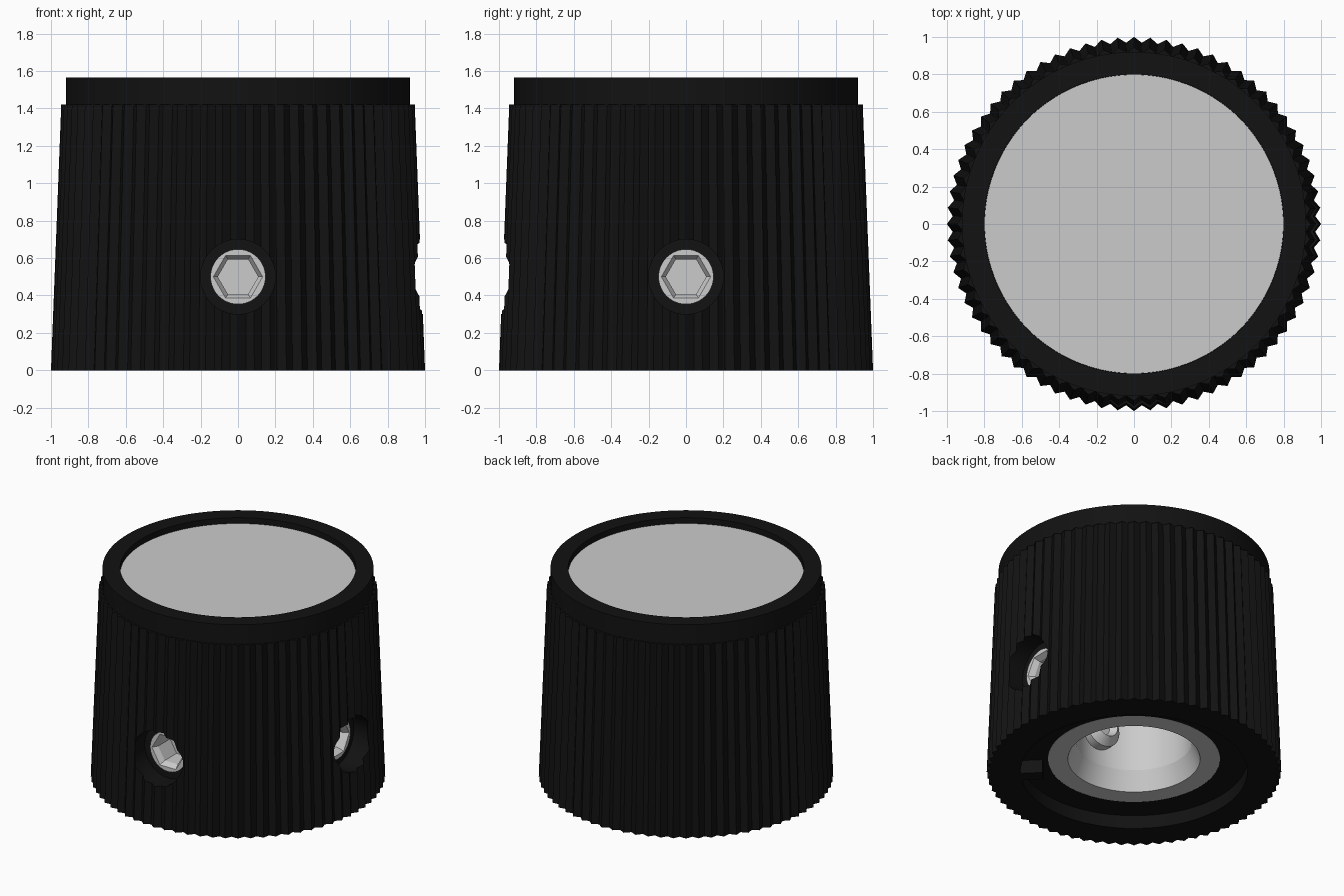
import bpy, bmesh
from math import cos, sin, pi, radians
from mathutils import Matrix

if "Cube" in bpy.data.objects:
    bpy.data.objects.remove(bpy.data.objects["Cube"])

black = bpy.data.materials.new("black_plastic")
black.diffuse_color = (0.006, 0.006, 0.006, 1)
black.use_nodes = True
black.node_tree.nodes["Principled BSDF"].inputs["Base Color"].default_value = black.diffuse_color


def circle(r):
    return lambda a, i: r


def knurl(r, depth=0.03):
    return lambda a, i: r - depth * (i % 2)


def hexagon(r):
    return lambda a, i: r * cos(pi / 6) / cos(a % (pi / 3) - pi / 6)


def lathe(name, profile, segs, mat=None):
    """Skin rings of (radius or radius function, z); cap both ends."""
    bm = bmesh.new()
    rings = []
    for r, z in profile:
        f = r if callable(r) else circle(r)
        ring = []
        for i in range(segs):
            a = 2 * pi * i / segs
            ring.append(bm.verts.new((f(a, i) * cos(a), f(a, i) * sin(a), z)))
        rings.append(ring)
    for lo, hi in zip(rings, rings[1:]):
        for i in range(segs):
            j = (i + 1) % segs
            bm.faces.new((lo[i], lo[j], hi[j], hi[i]))
    bm.faces.new(rings[0][::-1])
    bm.faces.new(rings[-1])
    bmesh.ops.recalc_face_normals(bm, faces=bm.faces)
    me = bpy.data.meshes.new(name)
    bm.to_mesh(me)
    bm.free()
    if mat:
        me.materials.append(mat)
    ob = bpy.data.objects.new(name, me)
    bpy.context.collection.objects.link(ob)
    return ob


def select(ob):
    bpy.ops.object.select_all(action='DESELECT')
    ob.select_set(True)
    bpy.context.view_layer.objects.active = ob


def cut(ob, cutter):
    select(ob)
    m = ob.modifiers.new("cut", 'BOOLEAN')
    m.operation, m.solver, m.object = 'DIFFERENCE', 'EXACT', cutter
    bpy.ops.object.modifier_apply(modifier=m.name)


# Knurled shell with underside recess, top collar and shallow top pocket
body = lathe("knob_body", [
    (0.585, 1.30), (0.585, 0.10), (0.77, 0.10), (0.77, 0),
    (knurl(1.0), 0), (knurl(0.945), 1.42), (0.92, 1.42), (0.92, 1.565),
    (0.80, 1.565), (0.80, 1.49)], 144, black)

# Metal shaft bushing with chamfered blind bore
bushing = lathe("shaft_bushing", [
    (0.584, 1.29), (0.584, 0.10), (0.449, 0.10), (0.395, 0.24), (0.395, 1.2)], 96)

# Metal top disc
disc = lathe("top_disc", [(0.799, 1.485), (0.799, 1.522)], 144)

# Two set screws at the front and right, in counterbored holes
screws = []
for name, turn in (("front", 0), ("right", 90)):
    aim = Matrix.Rotation(radians(turn), 4, 'Z') @ Matrix.Translation((0, 0, 0.5)) \
        @ Matrix.Rotation(radians(90), 4, 'X')
    screw = lathe(name + "_set_screw", [
        (0.06, 0.33), (0.09, 0.28), (0.147, 0.33), (0.147, 0.83),
        (hexagon(0.132), 0.83), (hexagon(0.108), 0.79), (hexagon(0.108), 0.65)], 48)
    hole = lathe("hole_cutter", [(0.146, 0.2), (0.146, 0.82), (0.2, 0.82), (0.2, 1.2)], 48)
    screw.matrix_world = hole.matrix_world = aim
    bpy.context.view_layer.update()
    cut(body, hole)
    cut(bushing, hole)
    bpy.data.objects.remove(hole)
    screws.append(screw)

# Small stop tab in the underside recess
bpy.ops.mesh.primitive_cube_add(size=1, location=(0.7 * cos(pi / 4), -0.7 * sin(pi / 4), 0.055),
                                rotation=(0, 0, -pi / 4))
tab = bpy.context.object
tab.name = "stop_tab"
tab.scale = (0.16, 0.09, 0.11)
tab.data.materials.append(black)

for ob in [body, bushing, disc] + screws:
    select(ob)
    bpy.ops.object.shade_smooth_by_angle(angle=radians(20))
